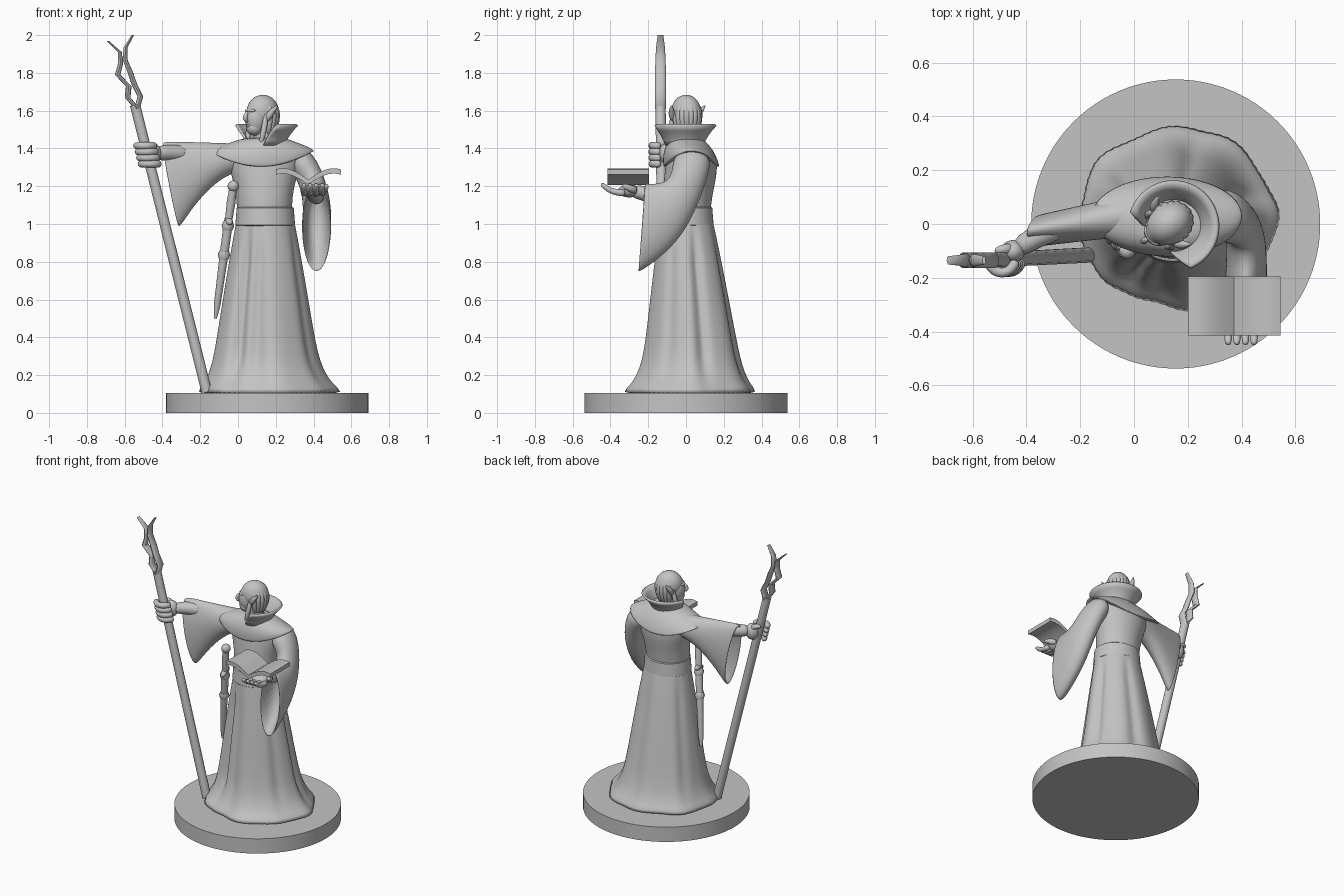
import bpy, bmesh
from math import sin, cos, tau, pi, exp, radians
from mathutils import Vector, Matrix

if "Cube" in bpy.data.objects:
    bpy.data.objects.remove(bpy.data.objects["Cube"])

COLOUR = (0.55, 0.55, 0.55, 1)
grey = bpy.data.materials.new("plain grey")
grey.use_nodes = True
grey.diffuse_color = COLOUR
shader = next(node for node in grey.node_tree.nodes if node.type == 'BSDF_PRINCIPLED')
shader.inputs["Base Color"].default_value = COLOUR


def vec(x, y, z):
    return Vector((x, y, z))


def steps(count):
    """Evenly spaced fractions from start to end."""
    return [i / (count - 1) for i in range(count)]


def finish(name, bm, subdivisions=0):
    bmesh.ops.recalc_face_normals(bm, faces=bm.faces)
    mesh = bpy.data.meshes.new(name)
    bm.to_mesh(mesh)
    bm.free()
    mesh.materials.append(grey)
    part = bpy.data.objects.new(name, mesh)
    bpy.context.collection.objects.link(part)
    bpy.ops.object.select_all(action='DESELECT')
    part.select_set(True)
    bpy.context.view_layer.objects.active = part
    bpy.ops.object.shade_smooth_by_angle(angle=pi if subdivisions else pi / 4)
    if subdivisions:
        modifier = part.modifiers.new("smooth", 'SUBSURF')
        modifier.levels = modifier.render_levels = subdivisions
    return part


def loft(name, rings, subdivisions=0, closed=True):
    """Skin a list of equally long point rings; closed lofts are capped."""
    bm = bmesh.new()
    rows = [[bm.verts.new(point) for point in points] for points in rings]
    count = len(rows[0])
    for row, following in zip(rows, rows[1:]):
        for i in range(count if closed else count - 1):
            j = (i + 1) % count
            bm.faces.new((row[i], row[j], following[j], following[i]))
    if closed:
        bm.faces.new(rows[0])
        bm.faces.new(rows[-1])
    return finish(name, bm, subdivisions)


def ring(centre, u, v, count=24):
    angles = [tau * i / count for i in range(count)]
    return [centre + u * cos(angle) + v * sin(angle) for angle in angles]


def flat_ring(centre, width, depth, count=48):
    return ring(centre, vec(width, 0, 0), vec(0, depth, 0), count)


def tube(name, points, radii, subdivisions=1):
    rings, side = [], None
    for i, point in enumerate(points):
        ahead, behind = points[min(i + 1, len(points) - 1)], points[max(i - 1, 0)]
        along = (ahead - behind).normalized()
        side = along.orthogonal() if side is None else side - along * side.dot(along)
        side.normalize()
        rings.append(ring(point, side * radii[i], along.cross(side) * radii[i], 12))
    return loft(name, rings, subdivisions)


def ball(name, centre, size):
    bm = bmesh.new()
    placement = Matrix.Translation(centre) @ Matrix.Diagonal((*size, 1))
    bmesh.ops.create_uvsphere(bm, u_segments=24, v_segments=16, radius=1, matrix=placement)
    return finish(name, bm)


# Round base
loft("base", [flat_ring(vec(.155, 0, z), .537, .537, 96) for z in (0, .105)])

# Robe skirt: columnar, flaring at the hem, with creases that fade at both ends
CREASES = ((235, .2), (260, .1), (15, .14), (75, .08), (150, .06), (330, .06))


def skirt_ring(drop, count=72):
    width = .145 + .16 * drop ** .9 + .1 * drop ** 12
    centre = vec(.145 + .02 * drop ** 9, .04 * drop - .02 * drop ** 9, 1.05 - .96 * drop)
    crease_strength = min(1, 4 * drop) * min(1, .1 + 4 * (1 - drop))
    points = []
    for i in range(count):
        angle = tau * i / count
        scale = 1 + .02 * drop * (cos(5 * angle) + cos(8 * angle - 1))
        for degrees, depth in CREASES:
            offset = (angle - radians(degrees) + pi) % tau - pi
            scale -= crease_strength * depth * exp(-(offset * 7) ** 2)
        points.append(centre + vec(cos(angle), .92 * sin(angle), 0) * width * scale)
    return points


loft("skirt", [skirt_ring(drop) for drop in steps(24)], 1)

# Torso, belt and shoulder mantle
loft("torso", [flat_ring(vec(.14, shift, z), width, depth) for z, shift, width, depth in (
    (1, 0, .145, .13), (1.1, 0, .145, .13), (1.2, .015, .155, .135),
    (1.3, .03, .19, .14), (1.4, .03, .2, .125), (1.46, 0, .06, .06))], 1)
loft("belt", [flat_ring(vec(.144, 0, .99 + .1 * t), .144 + bulge, .132 + bulge)
              for t, bulge in ((0, .008), (.05, .014), (.95, .007), (1, 0))])


def mantle_ring(t):
    scale = 1 - .65 * t * t
    points = flat_ring(vec(.122 + .02 * t, .03 - .03 * t, 1.3 + .16 * t), .28 * scale, .148 * scale ** .6)
    for i, point in enumerate(points):
        point.z += .085 * (1 - t) ** 1.5 * cos(tau * i / len(points)) ** 2
    return points


loft("mantle", [mantle_ring(t) for t in [0, .02] + steps(6)[1:]], 1)

# Flared collar, open toward the face, the gap widening upward
collar_rings = []
for t in steps(5):
    radius = .09 + .07 * t ** 1.5
    arc = [radians(30 * t - 98 + (286 - 56 * t) * s) for s in steps(40)]
    collar_rings.append([vec(.147, -.008, 1.42 + .11 * t) + radius * vec(cos(a), sin(a), 0) for a in arc])
collar = loft("collar", collar_rings, closed=False)
collar.modifiers.new("thickness", 'SOLIDIFY').thickness = .014


# Wide sleeves with a hollow mouth
def sleeve(name, sections, inward):
    centre, u, v = sections[-1]
    hollow = [(centre, u * .9, v * .87), (centre + inward, u * .5, v * .6)]
    loft(name, [ring(*section) for section in sections + hollow], 2)


right_sections = []
for t in steps(6):
    height = .07 + .165 * t ** 1.6
    centre = vec(.03 - .39 * t, .04 - .065 * t, 1.425 + .015 * t - height)
    right_sections.append((centre, vec(.01 * t, .08 - .02 * t, 0), vec(-.045 * t * t, 0, height)))
sleeve("right_sleeve", right_sections, vec(.13, .03, .06))

left_sections = [
    (vec(.3, .03, 1.36), vec(0, .1, 0), vec(.03, 0, .07)),
    (vec(.365, .03, 1.295), vec(0, .1, 0), vec(.06, 0, .05)),
    (vec(.41, -.01, 1.17), vec(0, .08, -.06), vec(.07, 0, 0)),
    (vec(.42, -.1, 1.05), vec(0, .06, -.16), vec(.075, 0, 0)),
    (vec(.415, -.24, .975), vec(0, -.02, -.245), vec(.08, 0, 0))]
sleeve("left_sleeve", left_sections, vec(0, .14, .07))

# Staff with a twisted fork of two flat prongs
foot, fork = vec(-.165, -.115, .11), vec(-.545, -.135, 1.63)
tube("staff", [foot, fork], [.029, .028], 0)
for name, tip, bends in (
        ("left_prong", vec(-.69, -.135, 1.97), (.01, -.015, .015, -.02, .02, .04, 0)),
        ("right_prong", vec(-.557, -.135, 2), (.01, .03, 0, -.02, -.045, -.04, 0))):
    loft(name, [flat_ring(fork.lerp(tip, t) + vec(bend, 0, -.02 * (1 - t)), .015 - .009 * t ** 4,
                          .029 - .014 * t ** 5, 12) for t, bend in zip(steps(len(bends)), bends)])

# Right hand gripping the staff
grip = foot.lerp(fork, .83)
tube("right_forearm", [vec(-.24, 0, 1.37), vec(-.38, -.05, 1.38), grip + vec(.04, .03, 0)], [.05, .043, .04])
ball("right_palm", grip + vec(.03, .03, 0), (.045, .042, .056))
for i in range(4):
    knuckle = foot.lerp(fork, .795 + .021 * i)
    curl = [-pi * t for t in steps(6)]
    tube("right_finger", [knuckle + .052 * vec(cos(a), sin(a), 0) for a in curl], [.02] * len(curl))
tube("right_thumb", [grip + vec(.03, .04, .02), grip + vec(0, .04, .05), grip + vec(-.04, .03, .05)],
     [.022, .02, .012])

# Left hand held open under the book
palm = vec(.39, -.3, 1.175)
tube("left_forearm", [vec(.42, -.12, 1.13), vec(.405, -.22, 1.165), palm], [.05, .042, .034])
ball("left_palm", palm, (.06, .06, .034))
for i in range(4):
    knuckle = palm + vec(.032 * i - .04, -.02, -.01)
    tube("left_finger", [knuckle + vec(0, -.13 * t, .05 * t ** 3) for t in steps(5)],
         [.02 - .007 * t for t in steps(5)])
tube("left_thumb", [palm + vec(.04, .04, 0), palm + vec(.075, 0, .015), palm + vec(.08, -.04, .03)],
     [.024, .019, .012])

# Open book: two arched halves meeting at the spine
page_line = [(.372 + .172 * s, 1.235 + .06 * sin(2 * abs(s))) for s in [2 * t - 1 for t in steps(17)]]
cover_line = [(x, z - .028) for x, z in reversed(page_line)]
loft("book", [[vec(x, y, z) for x, z in page_line + cover_line] for y in (-.415, -.195)])

# Sword at the right hip
pommel, point = vec(-.025, -.1, 1.2), vec(-.12, 0, .5)


def along_sword(t):
    return pommel.lerp(point, t)


def sword_part(name, stations, radii):
    tube("sword_" + name, [along_sword(t) for t in stations], radii, 0)


ball("sword_pommel", pommel, (.03, .03, .03))
sword_part("grip", (0, .12, .26), (.02, .024, .02))
sword_part("scabbard", (.26, .5, .9, 1), (.025, .024, .018, .008))
for middle in (.3, .52):
    sword_part("band", (middle - .03, middle, middle + .03), (.026, .034, .026))
guard, reach = along_sword(.26), vec(-.01, .055, .015)
tube("sword_guard", [guard - reach, guard, guard + reach], [.015, .022, .015])

# Head, shaped facing forward and then turned toward the staff
head = [
    ball("skull", (0, .01, 1.592), (.075, .09, .092)),
    ball("face", (0, -.03, 1.56), (.058, .063, .09)),
    ball("jaw", (0, -.042, 1.51), (.044, .046, .042)),
    ball("brow", (0, -.068, 1.6), (.042, .022, .012)),
    ball("lips", (0, -.08, 1.52), (.018, .01, .008)),
    tube("nose", [vec(0, -.085, 1.6), vec(0, -.115, 1.555), vec(0, -.08, 1.54)], [.01, .015, .01]),
    tube("neck", [vec(0, .02, 1.4), vec(0, .01, 1.54)], [.055, .055], 0)]
for side, label in ((1, "left"), (-1, "right")):
    # Pointed ears and long front locks
    ear = [vec(side * (.066 + .042 * t), -.01 + .045 * t * t, 1.545 + .085 * t) for t in steps(4)]
    head.append(tube(label + "_ear", ear, [.012, .02, .016, .003]))
    lock = [vec(side * (.062 + .01 * sin(pi * t)), -.01 - .04 * t, 1.6 - .19 * t) for t in steps(5)]
    head.append(tube(label + "_front_lock", lock, [.006 + .011 * sin(pi * t) for t in steps(5)]))
for turn in steps(11):
    # Strands swept back from the crown to the nape
    bearing = radians(180 * turn - 90)
    strand = []
    for t in steps(6):
        spread = sin(.3 + 2.1 * t)
        strand.append(vec(.066 * spread * sin(bearing), .01 + .08 * spread * cos(bearing), 1.66 - .19 * t ** 1.5))
    head.append(tube("hair_strand", strand, [.011 + .009 * sin(pi * t) for t in steps(6)]))
facing = Matrix.Translation((.123, -.005, 0)) @ Matrix.Rotation(radians(-56), 4, 'Z')
for part in head:
    part.data.transform(facing)
